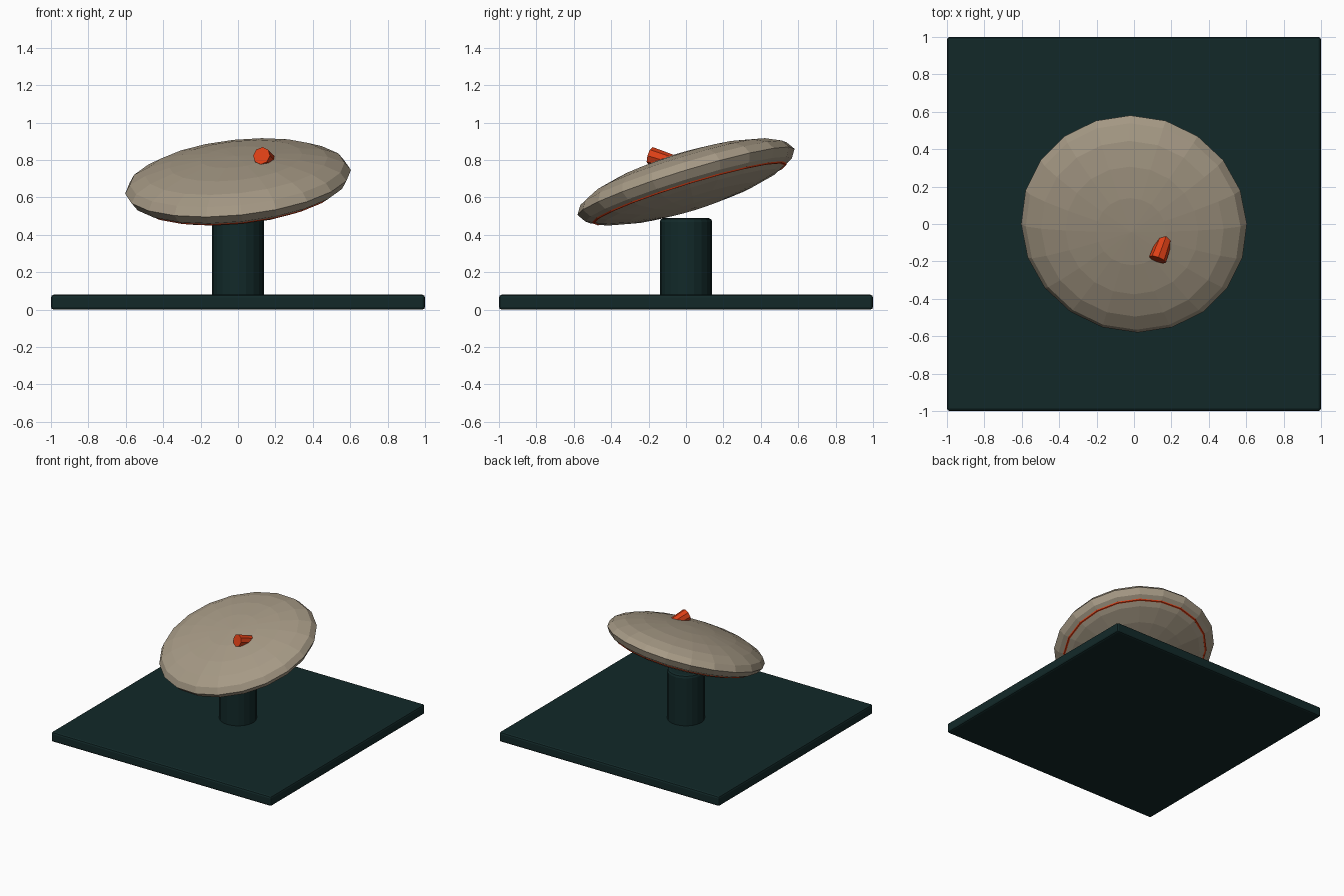
import bpy
from math import radians
from mathutils import Vector, Matrix

cube = bpy.data.objects.get("Cube")
if cube:
    bpy.data.objects.remove(cube, do_unlink=True)


def material(name, rgb):
    m = bpy.data.materials.new(name)
    m.use_nodes = True
    m.diffuse_color = (*rgb, 1)
    m.node_tree.nodes["Principled BSDF"].inputs["Base Color"].default_value = (*rgb, 1)
    return m


dark_teal = material("dark teal", (0.006, 0.022, 0.022))
sand = material("sand", (0.38, 0.32, 0.235))
orange_red = material("orange red", (0.72, 0.05, 0.008))


def finish(name, mat, bevel=0):
    ob = bpy.context.object
    ob.name = ob.data.name = name
    ob.data.materials.append(mat)
    if bevel:
        mod = ob.modifiers.new("soft edge", "BEVEL")
        mod.width, mod.segments = bevel, 2
    return ob


# Square base plate
bpy.ops.mesh.primitive_cube_add(size=1, location=(0, 0, 0.04))
plate = finish("base_plate", dark_teal, 0.015)
plate.data.transform(Matrix.Diagonal((2, 2, 0.08, 1)))

# Round column
bpy.ops.mesh.primitive_cylinder_add(vertices=20, radius=0.14, depth=0.43,
                                    location=(0, 0, 0.275))
finish("column", dark_teal, 0.02)

# Tilted lens-shaped disc
tilt = Matrix.Rotation(radians(-6), 4, "Y") @ Matrix.Rotation(radians(17), 4, "X")
centre = Matrix.Translation((0, 0, 0.683)) @ tilt
bpy.ops.mesh.primitive_uv_sphere_add(segments=20, ring_count=10, radius=1)
disc = finish("disc", sand)
disc.data.transform(Matrix.Diagonal((0.607, 0.607, 0.147, 1)))
disc.matrix_world = centre

# Thin ring sunk into the underside of the disc
bpy.ops.mesh.primitive_torus_add(major_segments=20, minor_segments=6,
                                 major_radius=0.535, minor_radius=0.011)
finish("underside_ring", orange_red).matrix_world = (
    centre @ Matrix.Translation((0, 0, -0.059)))

# Peg leaning out of the disc's upper face
tip = Vector((0.126, -0.19, 0.823))
axis = Vector((0.33, 0.9, -0.27)).normalized()
length = 0.2
bpy.ops.mesh.primitive_cone_add(vertices=8, radius1=0.048, radius2=0.036, depth=length)
finish("peg", orange_red).matrix_world = (
    Matrix.Translation(tip + axis * length / 2) @ axis.to_track_quat("Z", "Y").to_matrix().to_4x4())
